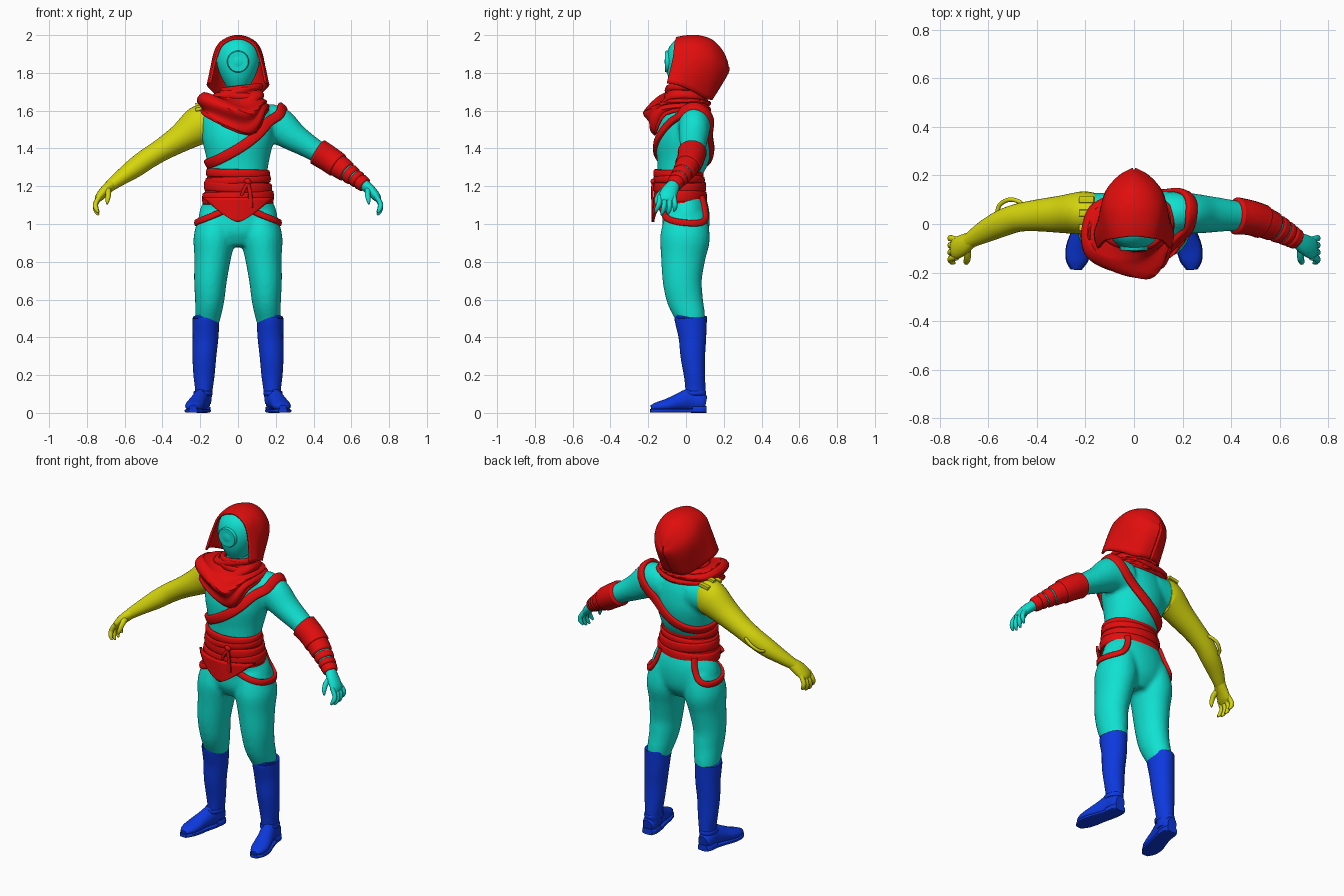
import bpy, bmesh
from math import sin, cos, pi, radians, sqrt, copysign
from mathutils import Vector
from mathutils.bvhtree import BVHTree

COLORS = dict(teal=(0.005, 0.76, 0.64, 1), red=(0.75, 0.004, 0.004, 1),
              yellow=(0.67, 0.67, 0.004, 1), blue=(0.004, 0.04, 0.73, 1))
MATS = {}
for key, col in COLORS.items():
    MATS[key] = bpy.data.materials.new(key)
    MATS[key].diffuse_color = col


def spline(pts, k=4, closed=False):
    """Catmull-Rom through tuples of any length."""
    n, out = len(pts), []
    for i in range(n if closed else n - 1):
        q = [pts[(i + j) % n] if closed else pts[min(max(i + j, 0), n - 1)] for j in (-1, 0, 1, 2)]
        for s in range(k):
            t = s / k
            out.append(tuple(0.5 * (2 * b + (c - a) * t + (2 * a - 5 * b + 4 * c - d) * t * t
                                    + (3 * b - a - 3 * c + d) * t ** 3) for a, b, c, d in zip(*q)))
    return out if closed else out + [tuple(pts[-1])]


def sweep(stations, ref, n=20, k=4, closed=False, e=1.0):
    """Rings along a path; a station is x, y, z, half width, half depth (along ref)."""
    S = spline(stations, k, closed)
    P, rows, m = [Vector(s[:3]) for s in S], [], len(S)
    for i, p in enumerate(P):
        a, b = (P[i - 1], P[(i + 1) % m]) if closed else (P[max(i - 1, 0)], P[min(i + 1, m - 1)])
        t = (b - a).normalized()
        v = Vector(ref(p) if callable(ref) else ref)
        v = (v - t * v.dot(t)).normalized()
        u = v.cross(t)
        f = lambda c: copysign(abs(c) ** e, c)
        rows.append([p + u * S[i][3] * f(cos(2 * pi * j / n)) + v * S[i][4] * f(sin(2 * pi * j / n))
                     for j in range(n)])
    return rows


def skin(name, parts, color, wrap=True, loop=False, caps=True, thick=0):
    """Mesh object from one or more grids of points."""
    bm = bmesh.new()
    for rows in parts:
        V = [[bm.verts.new(p) for p in r] for r in rows]
        nr, nc = len(V), len(V[0])
        for i in range(nr if loop else nr - 1):
            for j in range(nc if wrap else nc - 1):
                a, b = V[i], V[(i + 1) % nr]
                bm.faces.new((a[j], a[(j + 1) % nc], b[(j + 1) % nc], b[j]))
        if wrap and caps and not loop:
            bm.faces.new(V[0][::-1])
            bm.faces.new(V[-1])
    bmesh.ops.recalc_face_normals(bm, faces=bm.faces)
    me = bpy.data.meshes.new(name)
    bm.to_mesh(me)
    bm.free()
    ob = bpy.data.objects.new(name, me)
    bpy.context.collection.objects.link(ob)
    me.materials.append(MATS[color])
    bpy.ops.object.select_all(action='DESELECT')
    ob.select_set(True)
    bpy.context.view_layer.objects.active = ob
    bpy.ops.object.shade_smooth_by_angle(angle=radians(50))
    if thick:
        mod = ob.modifiers.new("thickness", 'SOLIDIFY')
        mod.thickness, mod.offset = thick, 0
    return ob


def flip(st, s):
    return [(p[0] * s,) + tuple(p[1:]) for p in st]


def oval(cx, cy, z, rx, ry, w, t, tilt=0, n=14):
    return [(cx + rx * cos(2 * pi * i / n), cy + ry * sin(2 * pi * i / n),
             z + tilt * cos(2 * pi * i / n), w, t) for i in range(n)]


def bands(name, rings, color, e=0.7):
    parts = []
    for r in rings:
        c = sum((Vector(p[:3]) for p in r), Vector()) / len(r)
        parts.append(sweep(r, lambda p: ((p - c).x, (p - c).y, 0), n=12, closed=True, e=e))
    return skin(name, parts, color, loop=True)


X, Y, Z = (1, 0, 0), (0, 1, 0), (0, 0, 1)

# Body suit: torso, legs, left arm and right shoulder stub fused into one skin
torso = [(0, -.01, .88, .1, .08), (0, -.005, .95, .185, .12), (0, 0, 1.05, .208, .125), (0, -.02, 1.15, .172, .118),
         (0, -.035, 1.25, .155, .115), (0, -.018, 1.35, .168, .14), (0, -.008, 1.45, .19, .152),
         (0, 0, 1.55, .188, .135), (0, .005, 1.62, .15, .105), (0, .01, 1.67, .08, .075), (0, 0, 1.76, .06, .065)]
leg = [(.11, 0, 1.05, .09, .11), (.125, -.005, .93, .11, .132), (.135, -.015, .82, .097, .118),
       (.146, -.02, .7, .087, .104), (.15, -.005, .6, .078, .096), (.16, .025, .5, .066, .078), (.165, .03, .42, .05, .06)]
arm = [(.1, .045, 1.53, .09, .1), (.2, .045, 1.525, .086, .103), (.3, .04, 1.457, .077, .076), (.4, .035, 1.395, .065, .06),
       (.48, .025, 1.345, .058, .056), (.55, 0, 1.295, .055, .052), (.62, -.035, 1.245, .045, .04), (.68, -.07, 1.2, .031, .03)]
stub = [(-.08, .045, 1.53, .085, .095), (-.19, .045, 1.525, .082, .1)]
body = skin("body_suit", [sweep(torso, Y, 32), sweep(leg, Y, 24), sweep(flip(leg, -1), Y, 24), sweep(arm, Z, 24),
                          sweep(stub, Z, 24)], 'teal')
mod = body.modifiers.new("fuse", 'REMESH')
mod.mode, mod.voxel_size, mod.use_smooth_shade = 'VOXEL', 0.012, True
mod = body.modifiers.new("relax", 'SMOOTH')
mod.factor, mod.iterations = 0.5, 5
bpy.context.view_layer.update()
tree = BVHTree.FromObject(body, bpy.context.evaluated_depsgraph_get())

# Right sleeve arm with shoulder clasps and elbow tube
sleeve_top = [(.165, .045, 1.524, .084, .104), (.19, .045, 1.524, .088, .108), (.22, .045, 1.512, .088, .1)]
skin("right_arm", [sweep(flip(sleeve_top + arm[2:], -1), Z, 28)], 'yellow')
skin("shoulder_clasps", [sweep([(-.165, y, z + .01, .014, .01), (-.225, y, z - .002, .014, .01)], Z, 8, 1, e=.4)
                         for y, z in ((.1, 1.61), (.045, 1.632), (-.015, 1.607))], 'yellow')
tube = [(-.45, .06, 1.36), (-.47, .09, 1.36), (-.515, .1, 1.335), (-.555, .075, 1.305), (-.565, .025, 1.295)]
skin("elbow_tube", [sweep([p + (.009, .009) for p in tube], Z, 10, 6)], 'yellow')

# Hands: palm, four fingers, thumb
for s, name, col in ((1, "left_hand", 'teal'), (-1, "right_hand", 'yellow')):
    palm = [(.66, -.058, 1.215, .03, .03), (.7, -.083, 1.18, .043, .028), (.733, -.1, 1.143, .046, .023),
            (.745, -.103, 1.122, .04, .014)]
    parts = [sweep(flip(palm, s), (s, 0, .5), 16)]
    for i in range(4):
        y, d, l = -.137 + .024 * i, (i - 1.5) * .004, (.004, -.008, -.004, .01)[i]
        f = [(.73, y, 1.15, .013, .013), (.754, y + d, 1.105 + l / 2, .0135, .0135),
             (.75, y + 2 * d - .006, 1.075 + l, .012, .012), (.738, y + 2 * d - .012, 1.056 + l, .005, .005)]
        parts.append(sweep(flip(f, s), (s, 0, .5), 10))
    thumb = [(.69, -.095, 1.185, .02, .018), (.686, -.135, 1.16, .016, .015), (.69, -.155, 1.13, .013, .012),
             (.694, -.16, 1.105, .005, .005)]
    skin(name, parts + [sweep(flip(thumb, s), X, 10)], col)

# Helmet with round front window
skin("helmet", [sweep([(0, 0, 1.71, .05, .06), (0, 0, 1.78, .09, .095), (0, 0, 1.86, .114, .106), (0, 0, 1.93, .1, .092),
                       (0, 0, 1.975, .055, .055), (0, 0, 1.988, .01, .01)], Y, 32)], 'teal')
skin("face_window", [sweep([(0, y, 1.86, r, r) for y, r in
                            ((-.07, .058), (-.104, .058), (-.11, .054), (-.11, .047), (-.104, .045), (-.112, .02),
                             (-.113, .003))], Z, 32, 1)], 'teal')

# Hood: arches from the face opening to the pointed back
arches = []
for wb, yb, zb, w, ym, zm, yt, zt in ((.145, -.1, 1.745, .118, -.07, 1.87, -.05, 1.984), (.16, -.04, 1.735, .127, -.01, 1.88, 0, 1.993),
                                      (.13, .04, 1.70, .13, .07, 1.87, .07, 1.993), (.085, .1, 1.665, .108, .14, 1.84, .14, 1.968),
                                      (.055, .125, 1.66, .058, .193, 1.81, .193, 1.91), (.004, .135, 1.66, .004, .22, 1.8, .218, 1.85)):
    half = [(wb, yb, zb), (w, ym, zm), (w * .68, (ym + yt) / 2, zt - .28 * (zt - zm))]
    arches.append(spline(flip(half, -1) + [(0, yt, zt)] + half[::-1], 5))
cols = [spline(c, 5) for c in zip(*arches)]
skin("hood", [cols], 'red', wrap=False, thick=.012)

# Neck scarf: draped cowl with folds and neck wraps
drape = [[(.02, -.1, 1.72), (.105, -.06, 1.725), (.1, .03, 1.72), (.01, .075, 1.71), (-.085, .03, 1.7), (-.085, -.06, 1.7)],
         [(.02, -.115, 1.65), (.12, -.07, 1.665), (.115, .05, 1.665), (.01, .1, 1.66), (-.12, .05, 1.675), (-.12, -.07, 1.67)],
         [(.05, -.21, 1.585), (.13, -.12, 1.63), (.135, .06, 1.64), (.01, .12, 1.64), (-.165, .06, 1.66), (-.18, -.12, 1.685)],
         [(.06, -.165, 1.48), (.14, -.11, 1.585), (.145, .06, 1.615), (.01, .12, 1.6), (-.165, .07, 1.61), (-.165, -.13, 1.575)]]
rings = [spline(r, 10, True) for r in drape]
cols = [spline(c, 8) for c in zip(*rings)]
for i, c in enumerate(cols):
    for j, p in enumerate(c):
        g = 1 + .055 * sin(j * .9 + 3 * sin(2 * pi * i / len(cols)))
        c[j] = (p[0] * g, p[1] * g, p[2])
skin("scarf_cowl", [cols], 'red', wrap=False, loop=True, thick=.014)
bands("neck_wraps", [oval(.02, -.012, 1.715, .1, .083, .02, .014, .012), oval(.015, -.012, 1.675, .106, .09, .022, .014, -.012),
                     [p + (.012, .008) for p in drape[3]]], 'red', e=1)


def strap(name, pts, w, t, closed, axis):
    """Flat band laid on the body surface, facing away from an axis point."""
    P = []
    for p in spline(pts, 5, closed):
        loc, nrm, _, dist = tree.find_nearest(Vector(p))
        P.append(loc + nrm * .006)
    for _ in range(4):
        m = len(P)
        P = [P[i] if not closed and i in (0, m - 1) else (P[i - 1] + P[i] * 2 + P[(i + 1) % m]) / 4 for i in range(m)]
    S = [tuple(p) + (w, t) for p in P]
    return skin(name, [sweep(S, axis, 12, 1, closed, .6)], 'red', loop=closed)


# Shoulder strap and hip straps
strap("shoulder_strap", [(-.175, -.03, 1.315), (-.12, -.14, 1.335), (0, -.17, 1.395), (.1, -.16, 1.465), (.18, -.12, 1.54),
                         (.232, -.06, 1.6), (.24, .03, 1.635), (.235, .1, 1.6), (.19, .135, 1.53), (.1, .145, 1.44),
                         (0, .13, 1.365), (-.1, .1, 1.315)], .027, .013, True, lambda p: p - Vector((.06, 0, 1.43)))
hip = [(.05, -.15, 1.08), (.13, -.13, 1.05), (.2, -.07, 1.015), (.225, .02, 1.005), (.2, .09, 1.01), (.165, .125, 1.04),
       (.14, .125, 1.1), (.13, .11, 1.16)]
for s, side in ((1, "left"), (-1, "right")):
    strap(side + "_hip_strap", flip(hip, s), .017, .011, False, lambda p: (p.x, p.y, 0))

# Sash: base, wraps, pointed flap, knot and tails
skin("sash", [sweep([(0, -.028, 1.11, .188, .137), (0, -.033, 1.2, .17, .131), (0, -.04, 1.285, .158, .122)], Y, 40)], 'red')
bands("sash_wraps", [oval(0, -.03, 1.14, .18, .131, .032, .01, .006), oval(0, -.033, 1.195, .17, .13, .028, .01, -.008),
                     oval(0, -.037, 1.232, .163, .126, .02, .011, .008), oval(0, -.04, 1.268, .158, .122, .022, .011, -.004)], 'red')
flap = []
for r in range(9):
    f = r / 8
    w = .178 * (1 - f) ** .8 + .006
    flap.append([(x, -.035 - .14 * sqrt(1 - (x / .205) ** 2), 1.14 - .13 * f)
                 for x in (w * (j / 8 - 1) for j in range(17))])
skin("sash_flap", [flap], 'red', wrap=False, thick=.014)
skin("sash_knot", [sweep([(.035, -.17, 1.232, .006, .006), (.052, -.175, 1.225, .016, .013), (.07, -.17, 1.217, .006, .006)], Y, 12),
                   sweep([(.052, -.175, 1.22, .01, .007), (.064, -.179, 1.16, .011, .006), (.067, -.177, 1.085, .012, .005)], Y, 10, e=.6),
                   sweep([(.052, -.175, 1.22, .008, .007), (.03, -.179, 1.18, .009, .006), (.018, -.177, 1.15, .008, .005)], Y, 10, e=.6)], 'red')

# Left forearm bracer: padded cuff plus wrapped bands
path = spline(arm, 12)
def sleeve(x0, x1, grow):
    seg = [p for p in path if x0 <= p[0] <= x1]
    last = len(seg) - 1
    return sweep([p[:3] + tuple(r + (grow if 0 < i < last else .002) for r in p[3:]) for i, p in enumerate(seg)], Z, 24, 2)
skin("bracer", [sleeve(.41, .535, .014), sleeve(.51, .585, .008), sleeve(.58, .615, .007), sleeve(.616, .644, .007),
                sleeve(.642, .675, .008)], 'red')

# Boots: shaft, foot, sole, heel and ankle strap
shaft = [(.17, .025, .48, .055, .07), (.17, .025, .5, .064, .079), (.17, .025, .505, .07, .085), (.17, .026, .49, .071, .085),
         (.172, .034, .4, .068, .073), (.178, .036, .3, .063, .065), (.18, .045, .2, .056, .056), (.181, .05, .12, .046, .053),
         (.186, .05, .05, .043, .053)]
foot = [(.187, .105, .05, .03, .04), (.188, .08, .055, .042, .05), (.195, .02, .068, .043, .06), (.212, -.04, .056, .045, .046),
        (.228, -.1, .041, .05, .034), (.236, -.15, .033, .042, .025), (.238, -.185, .027, .02, .014)]
for s, side in ((1, "left"), (-1, "right")):
    sole = [(p[0], p[1] * 1.02, .011, p[3] + .003, .01) for p in foot]
    heel = [(.187, .107, .018, .032, .018), (.188, .08, .018, .044, .018), (.193, .03, .018, .044, .018)]
    skin(side + "_boot", [sweep(flip(shaft, s), Y, 28), sweep(flip(foot, s), Z, 24)], 'blue')
    skin(side + "_sole", [sweep(flip(sole, s), Z, 16, e=.5), sweep(flip(heel, s), Z, 16, e=.5)], 'blue')
    bands(side + "_ankle_strap", [oval(s * .185, .043, .105, .045, .059, .012, .005)], 'blue')
